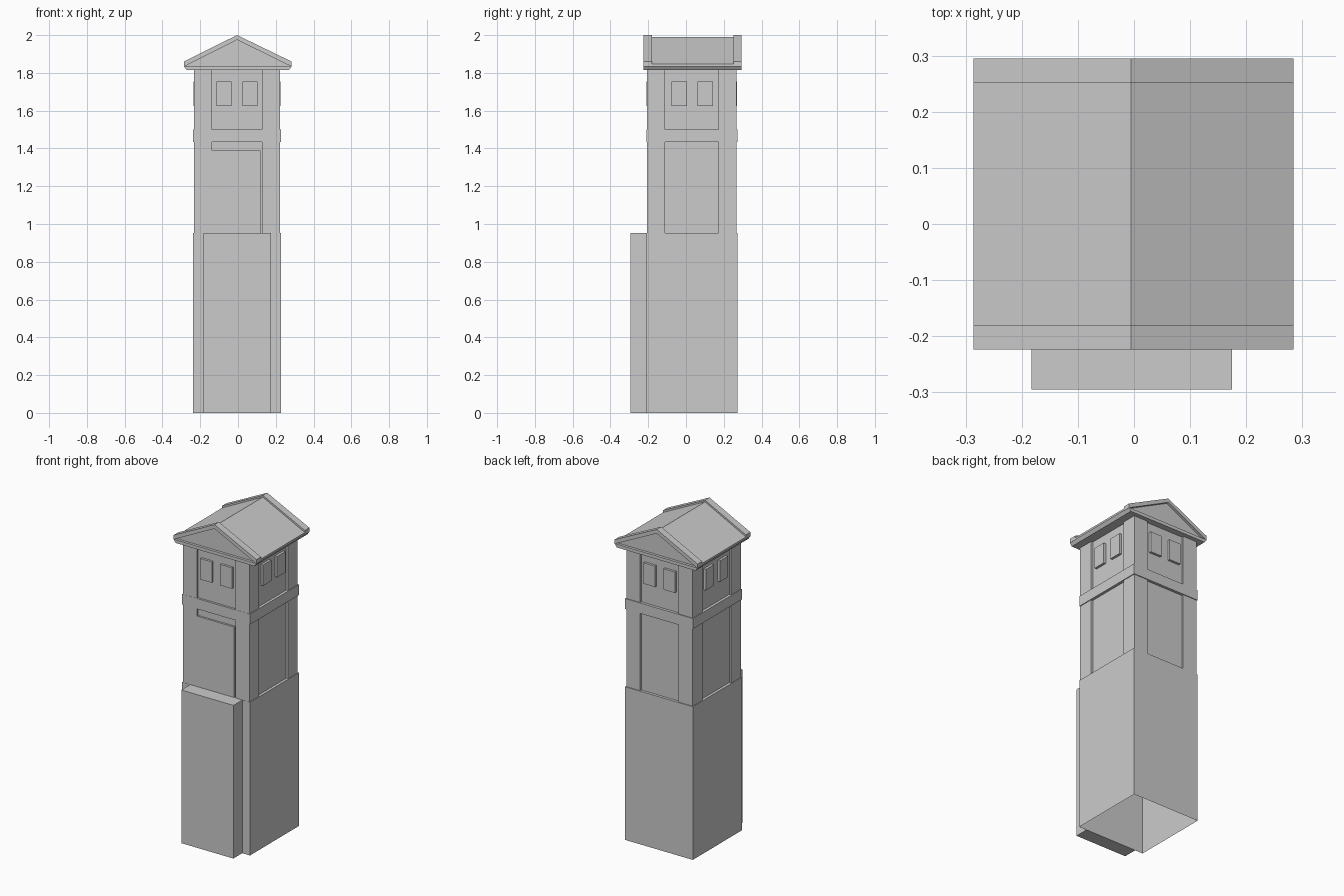
import bpy

if "Cube" in bpy.data.objects:
    bpy.data.objects.remove(bpy.data.objects["Cube"], do_unlink=True)

GREY = (0.6, 0.6, 0.6, 1.0)
mat = bpy.data.materials.new("plain_grey")
mat.use_nodes = True
mat.diffuse_color = GREY
mat.node_tree.nodes["Principled BSDF"].inputs["Base Color"].default_value = GREY

CX, CY = -0.005, 0.031            # tower axis
BASE, BELT_LOW, BELT_TOP, EAVE = 0.952, 1.435, 1.50, 1.815
FRONT = -0.207


def make(name, verts, faces):
    mesh = bpy.data.meshes.new(name)
    mesh.from_pydata(verts, [], faces)
    mesh.materials.append(mat)
    obj = bpy.data.objects.new(name, mesh)
    bpy.context.collection.objects.link(obj)
    return obj


def prism(name, profile, y0, y1):
    """Extrude an (x, z) outline, counter-clockwise from the front, along y."""
    n = len(profile)
    verts = [(x, y, z) for y in (y0, y1) for x, z in profile]
    faces = [tuple(range(n)), tuple(range(2 * n - 1, n - 1, -1))]
    faces += [(i, i + n, (i + 1) % n + n, (i + 1) % n) for i in range(n)]
    return make(name, verts, faces)


def box(name, x, y, z, open_bottom=False):
    verts = [(a, b, c) for c in z for a, b in
             ((x[0], y[0]), (x[1], y[0]), (x[1], y[1]), (x[0], y[1]))]
    faces = [(i, (i + 1) % 4, (i + 1) % 4 + 4, i + 4) for i in range(4)]
    faces.append((4, 5, 6, 7))
    if not open_bottom:
        faces.append((3, 2, 1, 0))
    return make(name, verts, faces)


# Hollow lower shaft, front slab and recessed upper core
box("lower_shaft", (-0.238, 0.228), (FRONT - 0.001, 0.273), (0, BASE), True)
box("front_slab", (-0.183, 0.175), (-0.295, FRONT), (0, BASE))
box("upper_core", (-0.221, 0.211), (FRONT + 0.012, 0.256), (BASE, EAVE), True)

# Corner piers
for side, xs in (("right", (-0.233, -0.137)), ("left", (0.127, 0.223))):
    for end, ys in (("front", (FRONT, -0.11)), ("back", (0.172, 0.268))):
        box(f"{end}_{side}_pier", xs, ys, (BASE, EAVE))

# Belt course and front infill panel
box("belt_course", (-0.238, 0.228), (FRONT - 0.001, 0.273), (BELT_LOW, BELT_TOP))
box("front_infill_panel", (-0.15, 0.118), (FRONT, FRONT + 0.02), (BASE, 1.39))

# Paired raised windows on all four sides
for i, off in enumerate((-0.069, 0.069)):
    wx = (CX + off - 0.040, CX + off + 0.040)
    wy = (CY + 0.002 + off - 0.040, CY + 0.002 + off + 0.040)
    wz = (1.625, 1.755)
    box(f"front_window_{i}", wx, (FRONT - 0.002, FRONT + 0.02), wz)
    box(f"back_window_{i}", wx, (0.25, 0.271), wz)
    box(f"right_window_{i}", (-0.236, -0.215), wy, wz)
    box(f"left_window_{i}", (0.205, 0.226), wy, wz)

# Eave plate with chamfered lower edges
L, R = -0.286, 0.284
Y0, Y1 = -0.224, 0.295
prism("eave_plate", [(L + 0.014, EAVE), (R - 0.014, EAVE), (R, 1.835), (L, 1.835)], Y0, Y1)

# Roof body, set back behind the bargeboards
prism("gable_roof", [(L, 1.835), (R, 1.835), (R, 1.847), (CX, 1.99), (L, 1.847)],
      Y0 + 0.016, Y1 - 0.016)

# Raised bargeboards at both gables
chevron = [(L, 1.833), (CX, 1.975), (R, 1.833), (R, 1.86), (CX, 2.0), (L, 1.86)]
prism("front_bargeboard", chevron, Y0, Y0 + 0.044)
prism("back_bargeboard", chevron, Y1 - 0.044, Y1)
